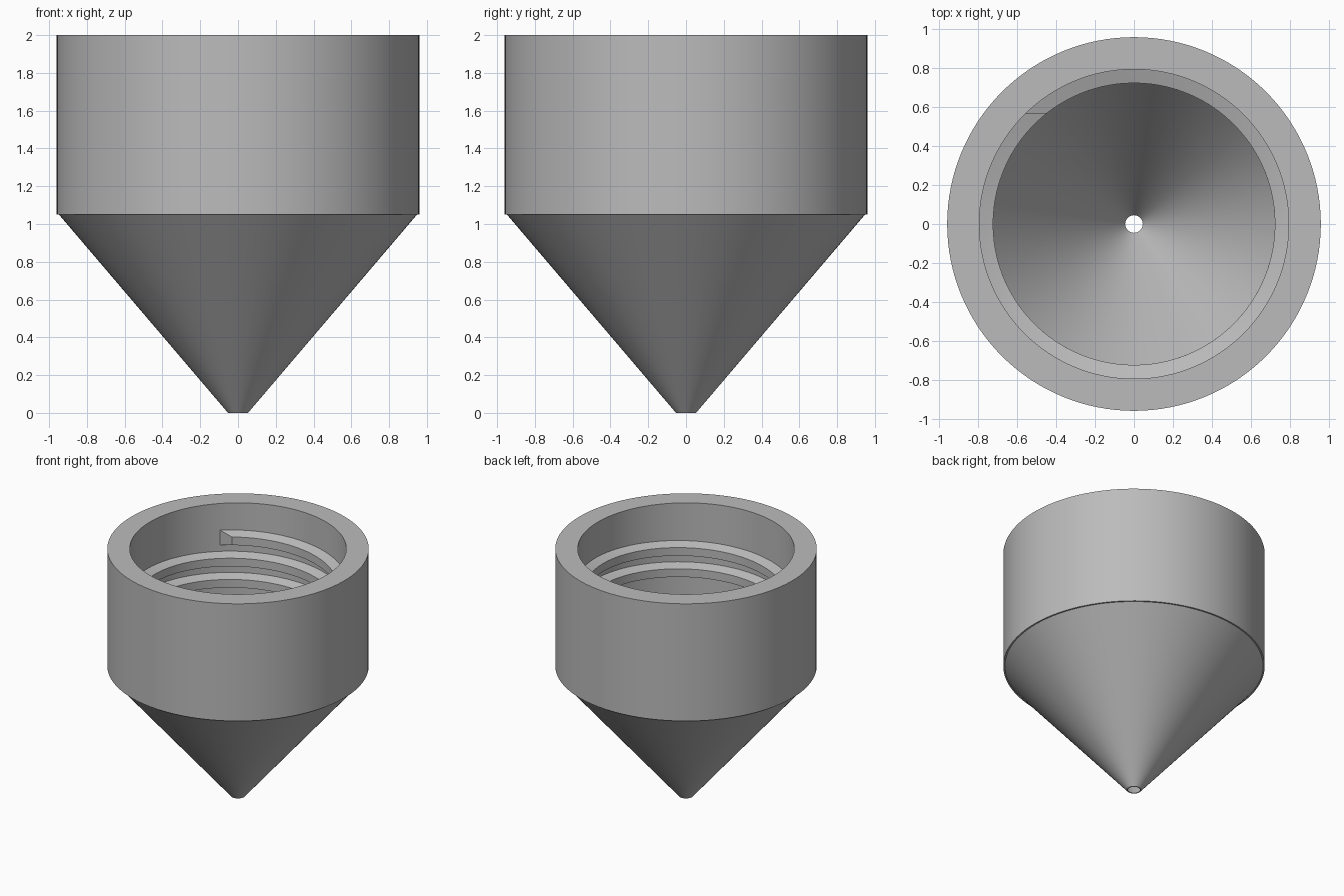
import bpy
import bmesh
from math import cos, sin, pi, radians

cube = bpy.data.objects.get("Cube")
if cube:
    bpy.data.objects.remove(cube, do_unlink=True)

grey = bpy.data.materials.new("plain grey")
grey.use_nodes = True
colour = (0.5, 0.5, 0.5, 1)
grey.diffuse_color = colour
grey.node_tree.nodes["Principled BSDF"].inputs["Base Color"].default_value = colour


def sweep(name, rings, closed):
    """Skin a list of closed cross-sections; join the ends or cap them."""
    bm = bmesh.new()
    loops = [[bm.verts.new(p) for p in ring] for ring in rings]
    pairs = list(zip(loops, loops[1:]))
    if closed:
        pairs.append((loops[-1], loops[0]))
    for a, b in pairs:
        for i in range(len(a)):
            j = (i + 1) % len(a)
            bm.faces.new((a[i], a[j], b[j], b[i]))
    if not closed:
        bm.faces.new(loops[0])
        bm.faces.new(loops[-1])
    bmesh.ops.recalc_face_normals(bm, faces=bm.faces)
    mesh = bpy.data.meshes.new(name)
    bm.to_mesh(mesh)
    bm.free()
    mesh.materials.append(grey)
    obj = bpy.data.objects.new(name, mesh)
    bpy.context.collection.objects.link(obj)
    bpy.ops.object.select_all(action="DESELECT")
    obj.select_set(True)
    bpy.context.view_layer.objects.active = obj
    bpy.ops.object.shade_smooth_by_angle(angle=radians(25))
    return obj


STEPS = 128

# Hollow body: cylinder wall, small step, cone and central hole
profile = [(0.96, 2), (0.96, 1.05), (0.948, 1.05), (0.053, 0),
           (0.045, 0), (0.795, 1.05), (0.795, 2)]
angles = [2 * pi * i / STEPS for i in range(STEPS)]
sweep("funnel_body", [[(r * cos(a), r * sin(a), z) for r, z in profile]
                      for a in angles], True)

# Internal right-handed thread, winding down from its slanted upper end
TURNS, PITCH, TOP = 2.3, 0.172, 1.724
section = [(0.8, 0.062, 0), (0.724, 0.033, -6.5),
           (0.724, -0.033, -6.5), (0.8, -0.062, 0)]
count = int(TURNS * STEPS)
rings = []
for i in range(count + 1):
    turn = TURNS * i / count
    ring = []
    for r, dz, skew in section:
        a = radians(135 + skew) - 2 * pi * turn
        ring.append((r * cos(a), r * sin(a), TOP - PITCH * turn + dz))
    rings.append(ring)
sweep("inner_thread", rings, False)
